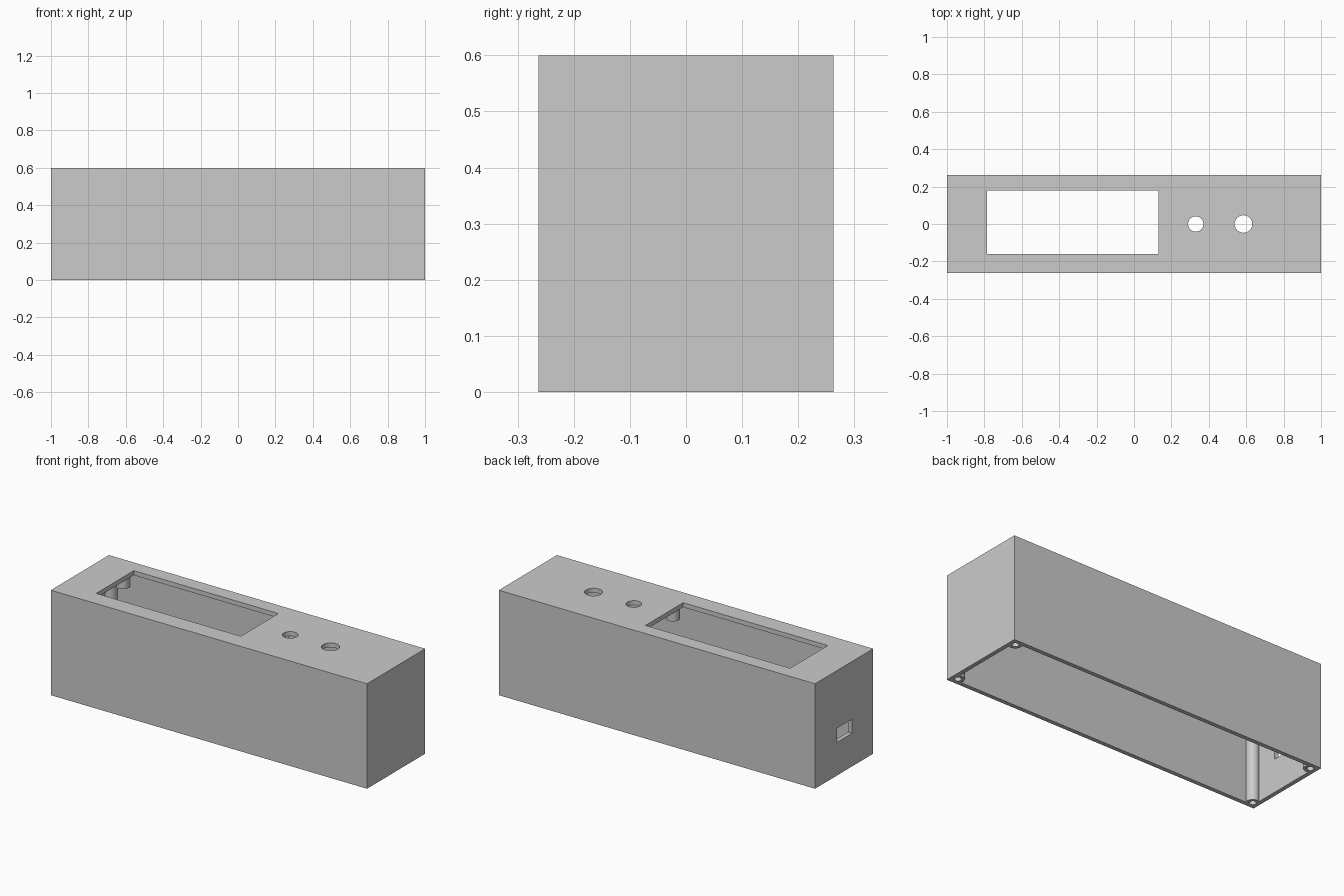
import bpy

cube = bpy.data.objects.get("Cube")
if cube:
    bpy.data.objects.remove(cube, do_unlink=True)

L, W, H = 2.0, 0.525, 0.6     # outer size
WALL, TOP = 0.024, 0.026      # side wall and lid thickness
SIDES = (-1, 1)

plastic = bpy.data.materials.new("grey plastic")
grey = (0.6, 0.6, 0.6, 1)
plastic.diffuse_color = grey
plastic.use_nodes = True
plastic.node_tree.nodes["Principled BSDF"].inputs["Base Color"].default_value = grey


def box(name, lo, hi):
    """Box between two opposite corners."""
    centre = [(a + b) / 2 for a, b in zip(lo, hi)]
    bpy.ops.mesh.primitive_cube_add(size=1, location=centre)
    ob = bpy.context.object
    ob.name = name
    ob.scale = [b - a for a, b in zip(lo, hi)]
    bpy.ops.object.transform_apply(location=True, rotation=False, scale=True)
    ob.data.materials.append(plastic)
    return ob


def rod(name, x, y, z0, z1, r):
    """Upright cylinder from z0 to z1."""
    bpy.ops.mesh.primitive_cylinder_add(vertices=40, radius=r, depth=z1 - z0,
                                        location=(x, y, (z0 + z1) / 2))
    ob = bpy.context.object
    ob.name = name
    bpy.ops.object.transform_apply(location=True, rotation=False, scale=True)
    ob.data.materials.append(plastic)
    return ob


def combine(target, tool, operation):
    """Apply a boolean and discard the tool."""
    mod = target.modifiers.new(tool.name, 'BOOLEAN')
    mod.operation, mod.solver, mod.object = operation, 'EXACT', tool
    bpy.context.view_layer.objects.active = target
    bpy.ops.object.modifier_apply(modifier=mod.name)
    bpy.data.objects.remove(tool, do_unlink=True)


# Open-bottomed shell
case = box("enclosure_case", (-L/2, -W/2, 0), (L/2, W/2, H))
combine(case, box("cavity", (-L/2 + WALL, -W/2 + WALL, -0.1),
                  (L/2 - WALL, W/2 - WALL, H - TOP)), 'DIFFERENCE')

# Full-height screw posts in the corners
corners = [(sx * (L/2 - 0.039), sy * (W/2 - 0.039)) for sx in SIDES for sy in SIDES]
for x, y in corners:
    combine(case, rod("corner_post", x, y, 0, H - TOP/2, 0.035), 'UNION')

# Short display standoffs hanging from the lid
standoffs = [(-0.33 + sx * 0.545, 0.01 + sy * 0.2) for sx in SIDES for sy in SIDES]
for x, y in standoffs:
    combine(case, rod("standoff", x, y, 0.475, H - TOP/2, 0.036), 'UNION')

# Screw holes in posts and standoffs
for x, y in corners:
    combine(case, rod("post_hole", x, y, -0.05, 0.15, 0.018), 'DIFFERENCE')
for x, y in standoffs:
    combine(case, rod("standoff_hole", x, y, 0.4, 0.56, 0.015), 'DIFFERENCE')

# Display window, two control holes and the cable slot in the right end
combine(case, box("window", (-0.785, -0.16, 0.5), (0.13, 0.18, 0.7)), 'DIFFERENCE')
for x, r in ((0.33, 0.041), (0.585, 0.047)):
    combine(case, rod("control_hole", x, 0, 0.5, 0.7, r), 'DIFFERENCE')
combine(case, box("cable_slot", (-1.1, -0.07, 0.19), (-0.9, 0.065, 0.27)), 'DIFFERENCE')

# Smooth round walls, crisp edges
bpy.ops.object.select_all(action='DESELECT')
case.select_set(True)
bpy.context.view_layer.objects.active = case
bpy.ops.object.shade_smooth_by_angle(angle=0.52)
